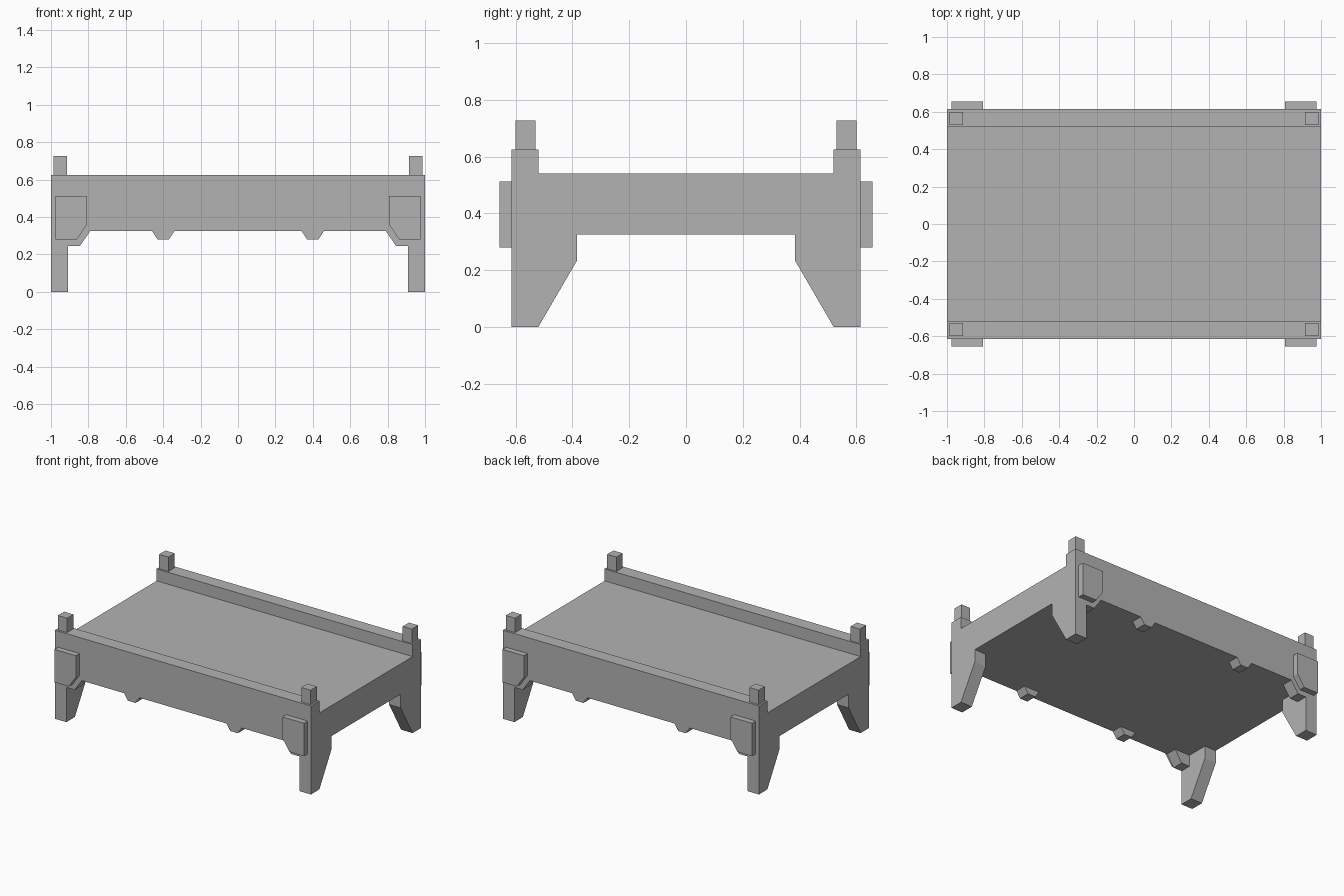
import bpy, bmesh

if "Cube" in bpy.data.objects:
    bpy.data.objects.remove(bpy.data.objects["Cube"])

grey = bpy.data.materials.new("plain grey")
grey.diffuse_color = (0.45, 0.45, 0.45, 1)
grey.use_nodes = True
grey.node_tree.nodes["Principled BSDF"].inputs["Base Color"].default_value = grey.diffuse_color


def prism(name, profile, axis, lo, hi):
    """Extrude a profile along x (profile is y,z) or along y (profile is x,z)."""
    bm = bmesh.new()
    place = (lambda p, t: (t, p[0], p[1])) if axis == "x" else (lambda p, t: (p[0], t, p[1]))
    face = bm.faces.new([bm.verts.new(place(p, lo)) for p in profile])
    moved = bmesh.ops.extrude_face_region(bm, geom=[face])["geom"]
    verts = [v for v in moved if isinstance(v, bmesh.types.BMVert)]
    step = (hi - lo, 0, 0) if axis == "x" else (0, hi - lo, 0)
    bmesh.ops.translate(bm, verts=verts, vec=step)
    bmesh.ops.recalc_face_normals(bm, faces=bm.faces)
    mesh = bpy.data.meshes.new(name)
    bm.to_mesh(mesh)
    bm.free()
    mesh.materials.append(grey)
    obj = bpy.data.objects.new(name, mesh)
    bpy.context.collection.objects.link(obj)
    return obj


def corners(obj):
    """Repeat a part at all four corners."""
    mod = obj.modifiers.new("corners", "MIRROR")
    mod.use_axis = (True, True, False)
    mod.use_mirror_merge = False


# Deck with a raised rail along the front and back
half = [(0.615, 0.325), (0.615, 0.625), (0.52, 0.625), (0.52, 0.54)]
prism("deck_and_rails", half + [(-y, z) for y, z in reversed(half)], "x", -1, 1)

# Tapered corner legs
corners(prism("legs", [(0.615, 0), (0.52, 0), (0.383, 0.235),
                       (0.383, 0.325), (0.615, 0.325)], "x", 0.91, 1))

# Braces beside the legs and small feet under the rails
corners(prism("leg_braces", [(0.91, 0.245), (0.845, 0.245), (0.79, 0.325),
                             (0.91, 0.325)], "y", 0.535, 0.615))
corners(prism("rail_tabs", [(0.34, 0.325), (0.37, 0.28), (0.43, 0.28),
                            (0.46, 0.325)], "y", 0.535, 0.615))

# Square posts on top of the rails
corners(prism("corner_posts", [(0.915, 0.625), (0.987, 0.625), (0.987, 0.727),
                               (0.915, 0.727)], "y", 0.53, 0.60))

# Chamfered plates on the outside of the rails
corners(prism("side_plates", [(0.975, 0.28), (0.862, 0.28), (0.807, 0.36),
                              (0.807, 0.512), (0.975, 0.512)], "y", 0.615, 0.656))
